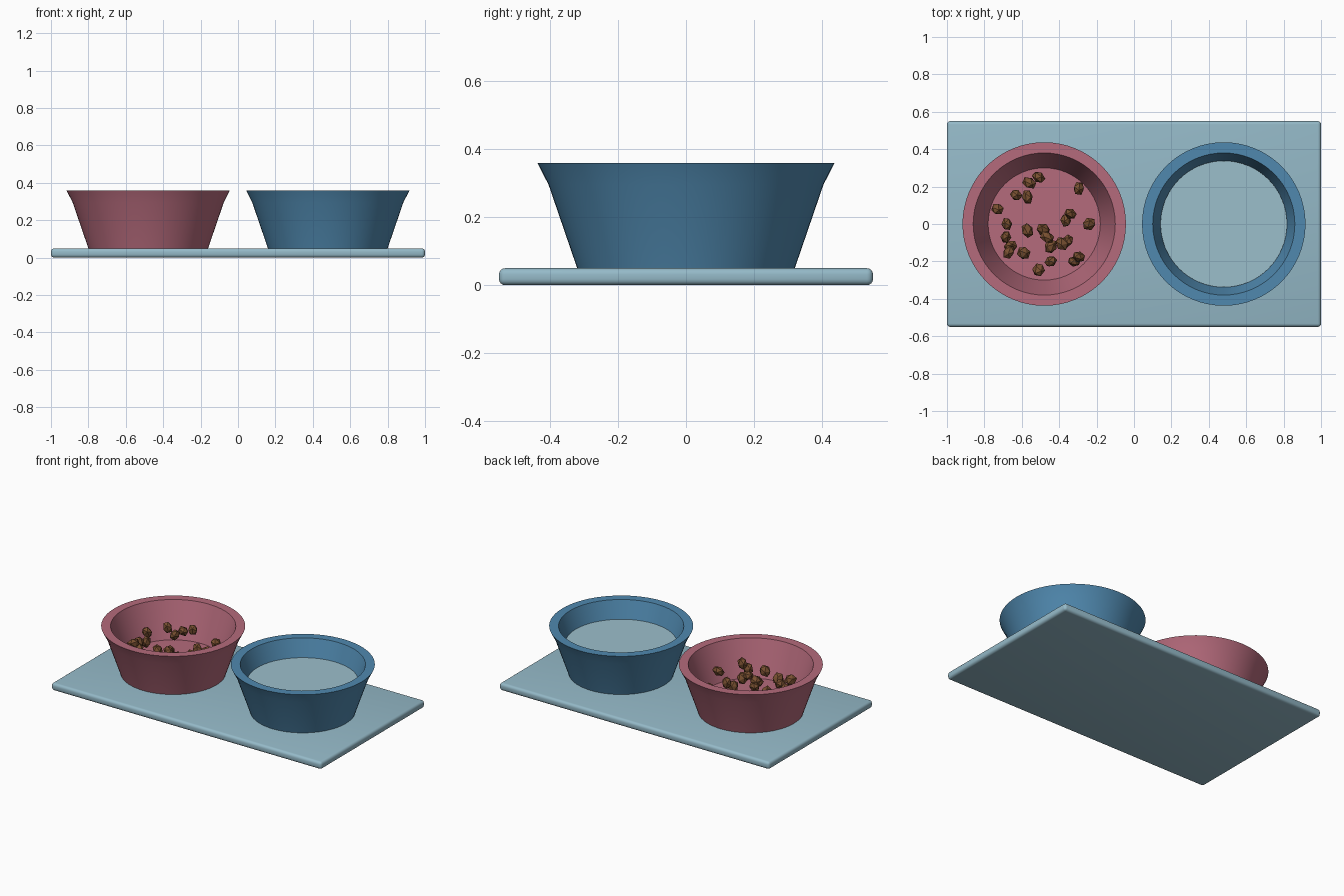
import bpy, bmesh, math, random
from mathutils import Matrix, Euler

random.seed(4)
cube = bpy.data.objects.get("Cube")
if cube:
    bpy.data.objects.remove(cube, do_unlink=True)


def material(name, rgb):
    mat = bpy.data.materials.new(name)
    mat.use_nodes = True
    mat.diffuse_color = (*rgb, 1)
    mat.node_tree.nodes["Principled BSDF"].inputs["Base Color"].default_value = (*rgb, 1)
    return mat


def finish(name, bm, mat, smooth=True):
    """Turn a bmesh into a named, coloured object."""
    bmesh.ops.recalc_face_normals(bm, faces=bm.faces)
    mesh = bpy.data.meshes.new(name)
    bm.to_mesh(mesh)
    bm.free()
    mesh.materials.append(mat)
    obj = bpy.data.objects.new(name, mesh)
    bpy.context.collection.objects.link(obj)
    if smooth:
        bpy.ops.object.select_all(action="DESELECT")
        obj.select_set(True)
        bpy.context.view_layer.objects.active = obj
        bpy.ops.object.shade_smooth_by_angle(angle=math.radians(30))
    return obj


def lathe(name, profile, x, mat, sides=64):
    """Spin a radius/height profile around a vertical axis at x."""
    bm = bmesh.new()
    verts = [bm.verts.new((r, 0, z)) for r, z in profile]
    edges = [bm.edges.new(pair) for pair in zip(verts, verts[1:])]
    bmesh.ops.spin(bm, geom=verts + edges, cent=(0, 0, 0), axis=(0, 0, 1),
                   angle=math.tau, steps=sides, use_duplicate=False)
    bmesh.ops.remove_doubles(bm, verts=bm.verts, dist=0.0005)
    bmesh.ops.translate(bm, verts=bm.verts, vec=(x, 0, 0))
    return finish(name, bm, mat)


pink = material("dusty_pink", (0.46, 0.145, 0.2))
blue = material("bowl_blue", (0.08, 0.25, 0.43))
pale = material("pale_blue", (0.3, 0.49, 0.58))
water_blue = material("water_blue", (0.33, 0.52, 0.6))
brown = material("kibble_brown", (0.19, 0.08, 0.03))

# Tray with rounded edges
bm = bmesh.new()
bmesh.ops.create_cube(bm, size=1, matrix=Matrix.Translation((0, 0, 0.025))
                      @ Matrix.Diagonal((2, 1.1, 0.05, 1)))
bmesh.ops.bevel(bm, geom=bm.edges[:], offset=0.018, segments=4,
                profile=0.5, affect="EDGES")
finish("tray", bm, pale)

# Two flared bowls with a flat rim and a flat inner floor
bowl = [(0, 0.05), (0.32, 0.05), (0.404, 0.295), (0.437, 0.36),
        (0.38, 0.36), (0.3, 0.127), (0, 0.127)]
lathe("food_bowl", bowl, -0.48, pink)
lathe("water_bowl", bowl, 0.48, blue)

# Water surface
lathe("water", [(0, 0.235), (0.336, 0.235), (0.338, 0.247), (0, 0.247)], 0.48, water_blue)

# Loose kibble pieces
spots = [(-.51, .25, .23), (-.56, .22, .22), (-.63, .155, .25), (-.57, .145, .22),
         (-.295, .19, .22), (-.73, .08, .22), (-.68, 0, .2), (-.685, -.07, .22),
         (-.66, -.12, .2), (-.67, -.15, .25), (-.59, -.155, .2), (-.57, -.035, .19),
         (-.485, -.03, .2), (-.465, -.07, .22), (-.445, -.12, .19), (-.445, -.2, .23),
         (-.51, -.245, .18), (-.385, -.105, .22), (-.355, -.09, .2), (-.365, .02, .19),
         (-.34, .055, .22), (-.24, 0, .25), (-.295, -.175, .25), (-.32, -.2, .21)]
for spot in spots:
    bm = bmesh.new()
    turn = Euler([random.uniform(0, math.tau) for _ in range(3)]).to_matrix().to_4x4()
    bmesh.ops.create_icosphere(bm, subdivisions=1, radius=0.042,
                               matrix=Matrix.Translation(spot) @ turn
                               @ Matrix.Diagonal((1, 0.85, 0.7, 1)))
    finish("kibble", bm, brown, smooth=False)
